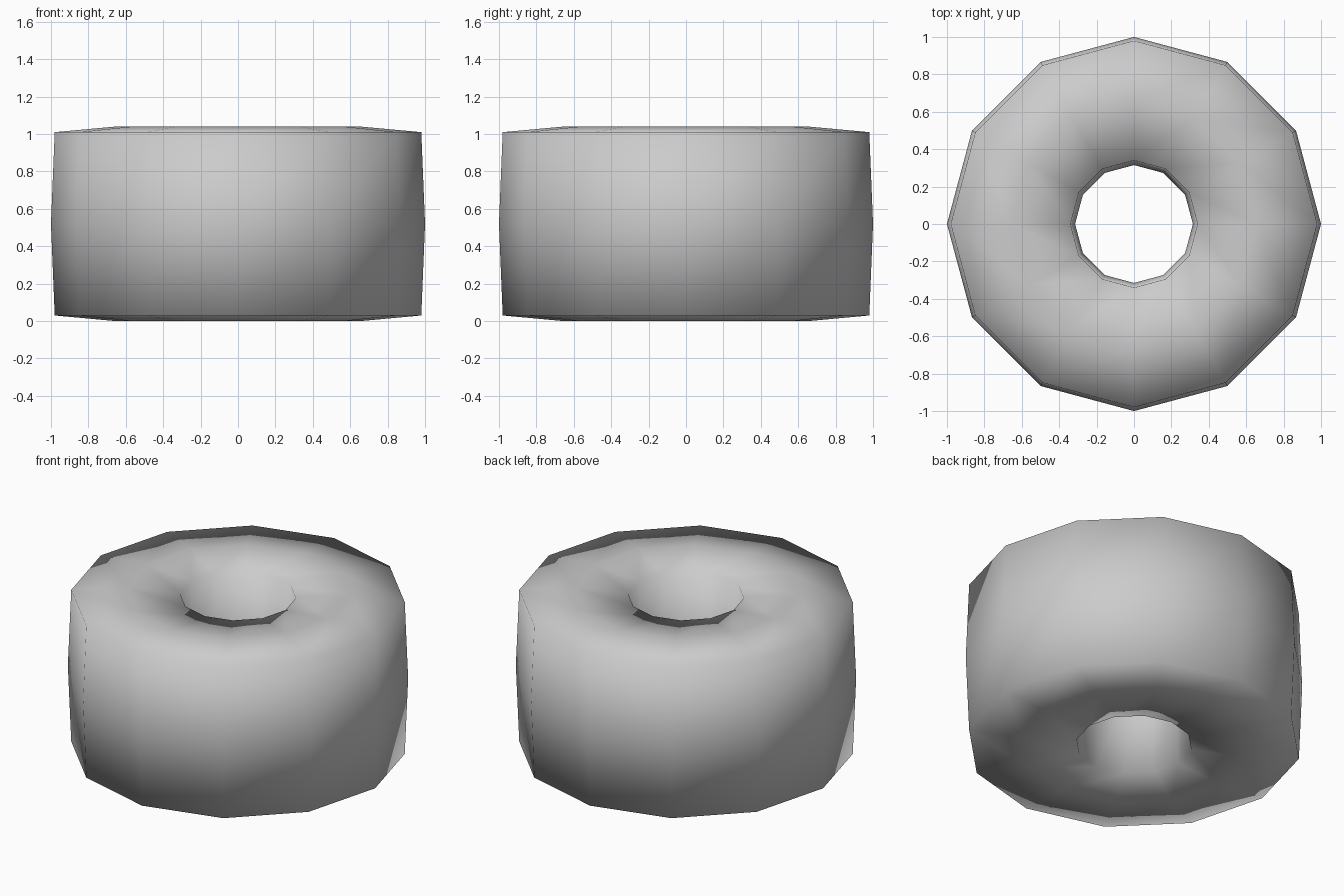
import bpy, bmesh
from math import cos, sin, pi

if "Cube" in bpy.data.objects:
    bpy.data.objects.remove(bpy.data.objects["Cube"])

SIDES = 12
# Cross-section (radius, height): a slightly bulged square loop
PROFILE = [(1.0, 0.52), (0.98, 1.01), (0.655, 1.04), (0.34, 1.01),
           (0.315, 0.52), (0.34, 0.03), (0.655, 0.0), (0.98, 0.03)]

# Ring body: profile swept around z
bm = bmesh.new()
rings = [[bm.verts.new((r * cos(2 * pi * i / SIDES), r * sin(2 * pi * i / SIDES), z))
          for r, z in PROFILE] for i in range(SIDES)]
n = len(PROFILE)
for i in range(SIDES):
    a, b = rings[i], rings[(i + 1) % SIDES]
    for j in range(n):
        k = (j + 1) % n
        bm.faces.new((a[j], b[j], b[k], a[k])).smooth = True
bmesh.ops.recalc_face_normals(bm, faces=bm.faces)
mesh = bpy.data.meshes.new("ring_body")
bm.to_mesh(mesh)
bm.free()
ring = bpy.data.objects.new("ring_body", mesh)
bpy.context.collection.objects.link(ring)
